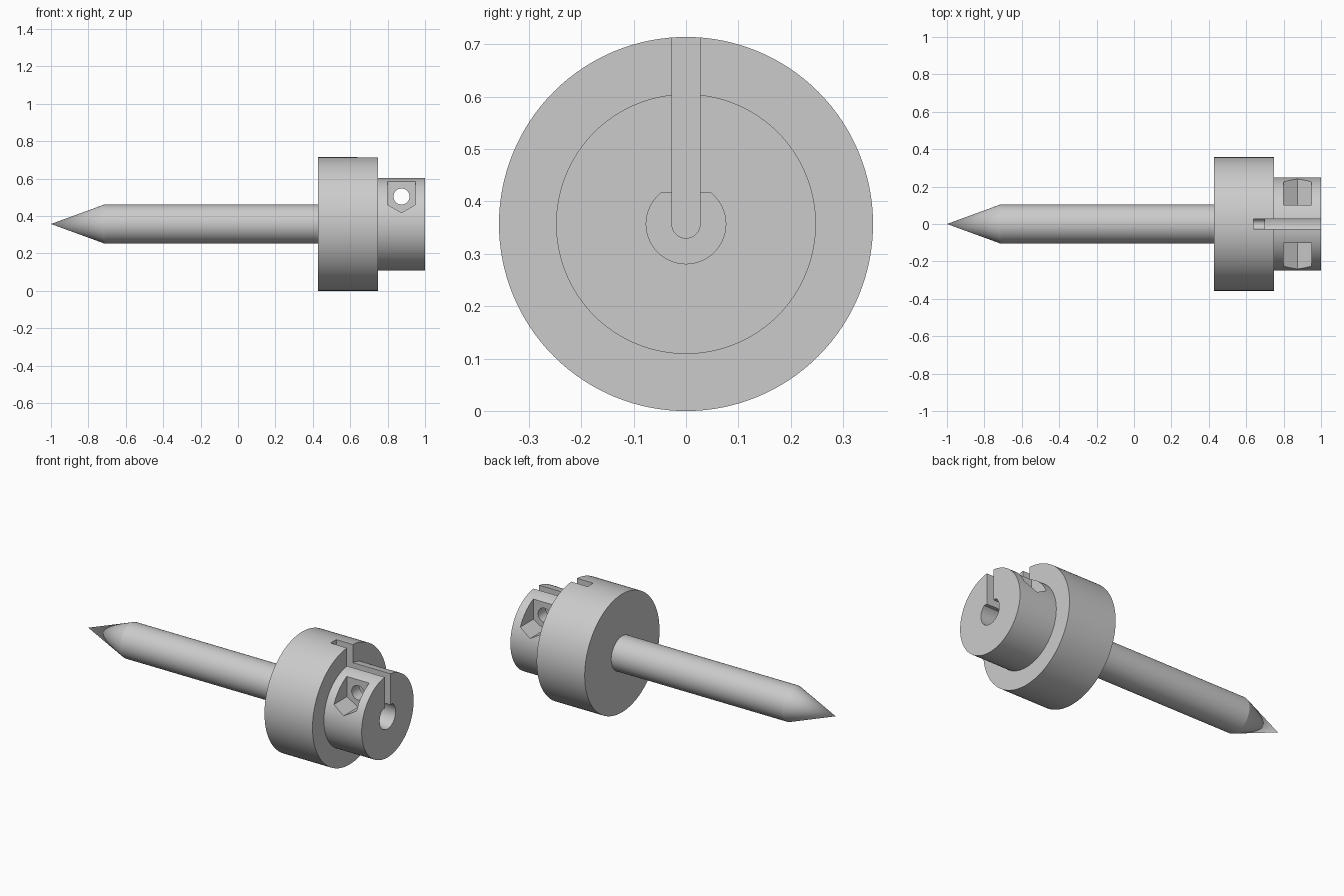
import bpy
import bmesh
import math
from mathutils import Matrix, Vector

AXIS_Z = 0.357
SEGMENTS = 128

if "Cube" in bpy.data.objects:
    bpy.data.objects.remove(bpy.data.objects["Cube"], do_unlink=True)

metal = bpy.data.materials.new("plain grey metal")
metal.use_nodes = True
GREY = (0.6, 0.6, 0.6, 1)
metal.diffuse_color = GREY
metal.node_tree.nodes["Principled BSDF"].inputs["Base Color"].default_value = GREY


def make_object(name, bm):
    bmesh.ops.recalc_face_normals(bm, faces=bm.faces[:])
    mesh = bpy.data.meshes.new(name)
    bm.to_mesh(mesh)
    bm.free()
    mesh.materials.append(metal)
    obj = bpy.data.objects.new(name, mesh)
    bpy.context.collection.objects.link(obj)
    return obj


def revolve(name, profile):
    """Spin (x, radius) points around the long axis."""
    bm = bmesh.new()
    verts = [bm.verts.new((x, 0, r)) for x, r in profile]
    edges = [bm.edges.new(pair) for pair in zip(verts, verts[1:])]
    bmesh.ops.spin(bm, geom=verts + edges, cent=(0, 0, 0), axis=(1, 0, 0),
                   angle=math.tau, steps=SEGMENTS, use_merge=True)
    bmesh.ops.remove_doubles(bm, verts=bm.verts[:], dist=1e-5)
    bmesh.ops.translate(bm, verts=bm.verts[:], vec=(0, 0, AXIS_Z))
    return make_object(name, bm)


def prism(name, outline, along, start, end):
    """Extrude a 2D outline along x (outline is y, z) or y (outline is x, z)."""
    def place(u, w):
        return (start, u, w) if along == "x" else (u, start, w)
    direction = Vector((1, 0, 0)) if along == "x" else Vector((0, 1, 0))
    bm = bmesh.new()
    face = bm.faces.new([bm.verts.new(place(u, w)) for u, w in outline])
    extruded = bmesh.ops.extrude_face_region(bm, geom=[face])["geom"]
    moved = [g for g in extruded if isinstance(g, bmesh.types.BMVert)]
    bmesh.ops.translate(bm, verts=moved, vec=direction * (end - start))
    obj = make_object(name, bm)
    obj.hide_render = True
    return obj


def arc(cx, cz, r, a0, a1, n):
    angles = [a0 + (a1 - a0) * i / n for i in range(n + 1)]
    return [(cx + r * math.cos(a), cz + r * math.sin(a)) for a in angles]


# Pointed shaft, wide flange and hub as one turned body
body = revolve("pointed_shaft_with_hub", [
    (-1, 0), (-0.715, 0.104), (0.427, 0.104), (0.427, 0.357),
    (0.748, 0.357), (0.748, 0.248), (1, 0.248), (1, 0)])

# D-shaped bore in the hub end
flat = math.asin(0.059 / 0.076)
cutters = [prism("bore_cutter", arc(0, AXIS_Z, 0.076, math.pi - flat,
                                    math.tau + flat, 56), "x", 0.70, 1.1)]

# Clamping slot with a rounded bottom, open at the top
slot = arc(0, AXIS_Z, 0.027, math.pi, math.tau, 24) + [(0.027, 0.9), (-0.027, 0.9)]
cutters.append(prism("slot_cutter", slot, "x", 0.638, 1.1))

# Cross hole for the clamping screw
HOLE_X, HOLE_Z = 0.874, 0.504
hole = arc(HOLE_X, HOLE_Z, 0.043, 0, math.tau, 48)[:-1]
cutters.append(prism("screw_hole_cutter", hole, "y", -0.4, 0.4))

# Nut pockets on both sides, pointed below and open above
half = 0.075
corner = HOLE_Z - half / math.sqrt(3)
pocket = [(HOLE_X - half, 0.8), (HOLE_X - half, corner),
          (HOLE_X, HOLE_Z - 2 * half / math.sqrt(3)),
          (HOLE_X + half, corner), (HOLE_X + half, 0.8)]
for side in (-1, 1):
    cutters.append(prism("nut_pocket_cutter", pocket, "y", side * 0.102, side * 0.4))

# Apply the cuts and remove the helpers
bpy.ops.object.select_all(action="DESELECT")
body.select_set(True)
bpy.context.view_layer.objects.active = body
for cutter in cutters:
    cut = body.modifiers.new(cutter.name, "BOOLEAN")
    cut.operation = "DIFFERENCE"
    cut.solver = "EXACT"
    cut.object = cutter
    bpy.ops.object.modifier_apply(modifier=cut.name)
    bpy.data.objects.remove(cutter, do_unlink=True)

bpy.ops.object.shade_smooth_by_angle(angle=math.radians(15))
